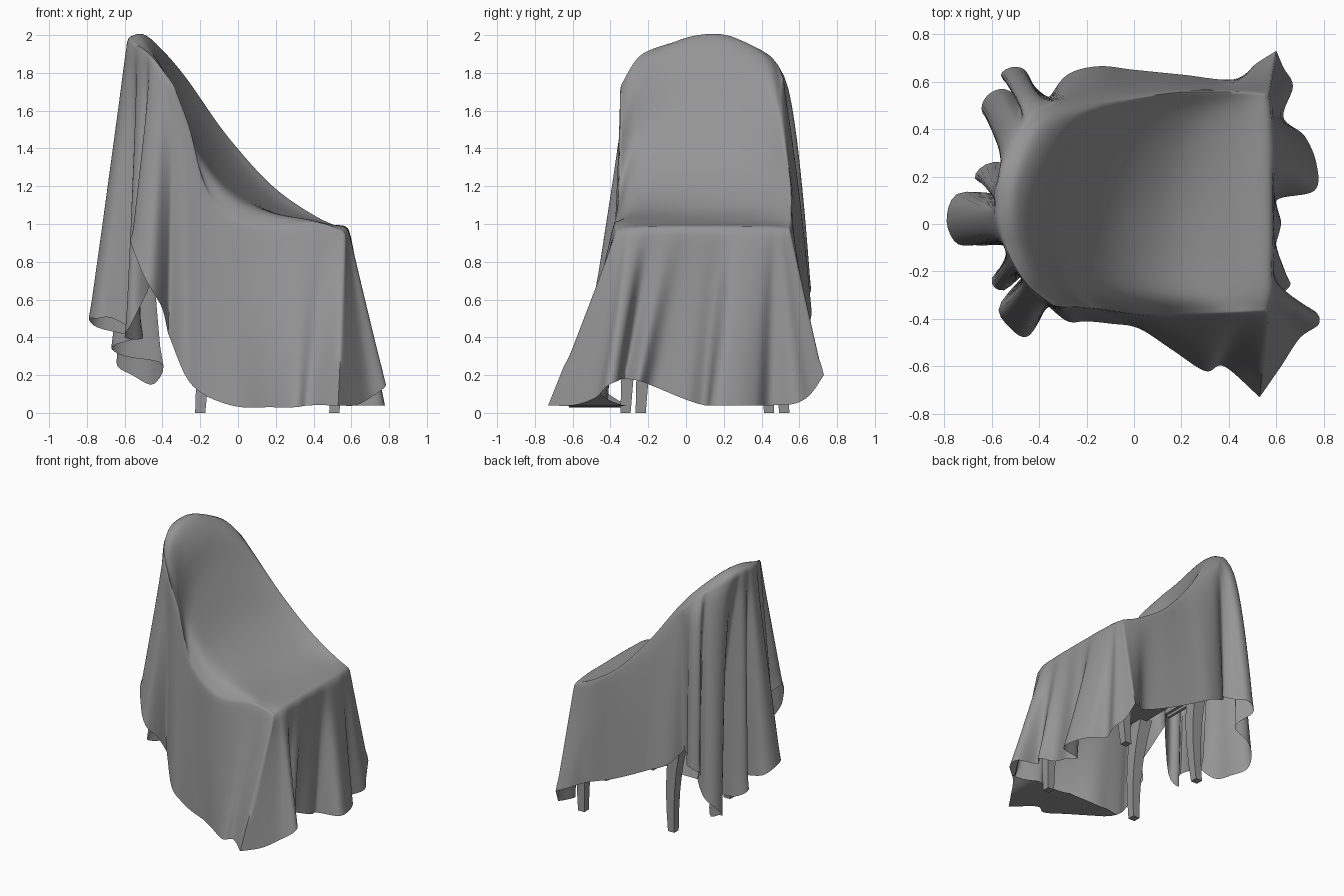
import bpy, bmesh, math
from mathutils import Vector

if "Cube" in bpy.data.objects:
    bpy.data.objects.remove(bpy.data.objects["Cube"])

grey = bpy.data.materials.new("plain grey")
grey.use_nodes = True
grey.diffuse_color = (0.3, 0.3, 0.3, 1)
grey.node_tree.nodes["Principled BSDF"].inputs["Base Color"].default_value = grey.diffuse_color

ACROSS, ALONG, DROP = 104, 60, 18


def finish(name, bm, angle):
    mesh = bpy.data.meshes.new(name)
    bm.to_mesh(mesh)
    bm.free()
    mesh.materials.append(grey)
    obj = bpy.data.objects.new(name, mesh)
    bpy.context.collection.objects.link(obj)
    bpy.ops.object.select_all(action="DESELECT")
    obj.select_set(True)
    bpy.context.view_layer.objects.active = obj
    bpy.ops.object.shade_smooth_by_angle(angle=math.radians(angle))
    return obj


def spline(points, count):
    """Sample a smooth curve through the points."""
    pts = [Vector(p) for p in points]
    pts = [2 * pts[0] - pts[1]] + pts + [2 * pts[-1] - pts[-2]]
    out = []
    for k in range(count + 1):
        f = k / count * (len(pts) - 3)
        i = min(int(f), len(pts) - 4)
        t = f - i
        a, b, c, d = pts[i:i + 4]
        out.append(0.5 * (2 * b + (c - a) * t + (2 * a - 5 * b + 4 * c - d) * t ** 2
                          + (3 * b - a - 3 * c + d) * t ** 3))
    return out


# Upper edges of the sheet: chair back, both sides, seat front
back_left, back_right = (-.34, .52, 1.78), (-.34, -.35, 1.75)
front_left, front_right = (.57, .55, .97), (.57, -.37, .96)
rim_back = spline([back_left, (-.46, .44, 1.9), (-.565, .25, 1.975), (-.59, .1, 1.985),
                   (-.565, -.06, 1.965), (-.47, -.24, 1.905), back_right], ACROSS)
rim_right = spline([back_right, (-.25, -.35, 1.5), (-.14, -.36, 1.13), (.1, -.39, .98),
                    (.4, -.38, 1.01), front_right], ALONG)
rim_front = spline([front_right, (.585, -.25, .985), (.59, .1, .99), (.585, .42, .985), front_left], ACROSS)
rim_left = spline([front_left, (.42, .56, 1.04), (.2, .56, 1.19), (-.02, .53, 1.42),
                   (-.2, .51, 1.64), back_left], ALONG)
# Middle line over the chair back and down to the seat front
middle = spline([(-.59, .1, 1.985), (-.5, .1, 2), (-.4, .1, 1.88), (-.29, .1, 1.62),
                 (-.1, .1, 1.3), (.14, .1, 1.09), (.38, .1, 1.01), (.59, .1, .99)], ALONG)

# Hems below each edge, weaving in and out to make the folds
left_join, right_join = (-.36, .53, .7), (-.37, -.34, .42)
corner_left, corner_right = (.6, .73, .2), (.53, -.73, .04)
hem_back = spline([left_join, (-.42, .58, .68), (-.46, .65, .66), (-.52, .66, .64), (-.56, .62, .6),
                   (-.47, .53, .5), (-.55, .57, .4), (-.62, .54, .33), (-.64, .47, .25),
                   (-.56, .4, .2), (-.45, .35, .15), (-.4, .25, .26),
                   (-.6, .26, .3), (-.67, .19, .35), (-.55, .13, .4), (-.74, .13, .45),
                   (-.79, .02, .5), (-.75, -.08, .5), (-.66, -.09, .5), (-.5, -.1, .4),
                   (-.6, -.23, .4), (-.55, -.28, .5), (-.45, -.2, .75), (-.57, -.35, .92),
                   (-.51, -.45, .75), (-.45, -.475, .64), (-.4, -.41, .55), right_join], ACROSS)
hem_right = spline([right_join, (-.28, -.41, .2), (-.2, -.41, .11), (-.1, -.42, .06), (.02, -.44, .03),
                    (.16, -.53, .03), (.3, -.62, .03), (.38, -.6, .04), corner_right], ALONG)
hem_front = spline([corner_right, (.62, -.6, .04), (.7, -.48, .08), (.78, -.42, .14), (.75, -.36, .17),
                    (.6, -.33, .18), (.66, -.25, .17), (.58, -.17, .14), (.62, 0, .07), (.6, .1, .04),
                    (.76, .14, .04), (.77, .25, .04), (.72, .37, .04), (.63, .45, .04),
                    (.67, .58, .05), (.63, .66, .1), corner_left], ACROSS)
hem_left = spline([corner_left, (.52, .68, .23), (.42, .61, .27), (.2, .63, .36), (0, .65, .46),
                   (-.15, .665, .54), (-.28, .63, .6), left_join], ALONG)


def add_grid(bm, rows):
    verts = [[bm.verts.new(p) for p in row] for row in rows]
    for upper, lower in zip(verts, verts[1:]):
        for i in range(len(upper) - 1):
            bm.faces.new((upper[i], lower[i], lower[i + 1], upper[i + 1]))


def top_rows():
    """Blend the four upper edges and the middle line into one surface."""
    front, left = rim_front[::-1], rim_left[::-1]
    rows = []
    for j in range(ALONG + 1):
        t = j / ALONG
        row = []
        for i in range(ACROSS + 1):
            s = i / ACROSS
            p = rim_back[i].lerp(front[i], t) + left[j].lerp(rim_right[j], s)
            p -= rim_back[0].lerp(rim_back[-1], s).lerp(front[0].lerp(front[-1], s), t)
            row.append(p)
        pull = middle[j] - row[ACROSS // 2]
        rows.append([p + pull * math.sin(math.pi * i / ACROSS) for i, p in enumerate(row)])
    return rows


def skirt_rows(rim, hem):
    rows = []
    for k in range(DROP + 1):
        v = k / DROP
        row = []
        for a, b in zip(rim, hem):
            # The sheet hangs fullest at the back left
            fullness = max(0, a.y) * (0.57 - a.x)
            p = a.lerp(b, v ** (1.03 - 1.15 * fullness))
            p.z = a.z + (b.z - a.z) * v
            row.append(p)
        rows.append(row)
    return rows


def floor_rows(hem):
    """Cloth lying on the floor, folded under the right side."""
    under = [p + Vector((0, max(0, -0.3 - p.y) * min(1, max(0, 0.1 - p.z) * 15), 0)) for p in hem]
    return [hem, under]


# Draped sheet
bm = bmesh.new()
add_grid(bm, top_rows())
for rim, hem in ((rim_back, hem_back), (rim_right, hem_right),
                 (rim_front, hem_front), (rim_left, hem_left)):
    add_grid(bm, skirt_rows(rim, hem))
for hem in (hem_right, hem_front):
    add_grid(bm, floor_rows(hem))
bmesh.ops.remove_doubles(bm, verts=bm.verts, dist=0.0005)
bmesh.ops.recalc_face_normals(bm, faces=bm.faces)
inner = [v for v in bm.verts if not v.is_boundary and v.co.z > 0.25]
for _ in range(3):
    bmesh.ops.smooth_vert(bm, verts=inner, factor=0.5,
                          use_axis_x=True, use_axis_y=True, use_axis_z=True)
finish("draped_sheet", bm, 60)


def tapered_leg(name, foot, top):
    """Square leg widening upwards, with a slight bend."""
    foot, top = Vector(foot), Vector(top)
    bm = bmesh.new()
    rings = []
    for k in range(6):
        t = k / 5
        c = foot.lerp(top, t) + Vector((0.03 * math.sin(math.pi * t), 0, 0))
        r = 0.027 + 0.023 * t
        rings.append([bm.verts.new(c + Vector((x * r, y * r, 0)))
                      for x, y in ((-1, -1), (1, -1), (1, 1), (-1, 1))])
    for a, b in zip(rings, rings[1:]):
        for i in range(4):
            j = (i + 1) % 4
            bm.faces.new((a[i], a[j], b[j], b[i]))
    bm.faces.new(rings[0][::-1])
    bm.faces.new(rings[-1])
    finish(name, bm, 30)


def block(name, centre, size):
    bm = bmesh.new()
    bmesh.ops.create_cube(bm, size=1)
    for v in bm.verts:
        v.co = Vector(centre) + Vector([a * b for a, b in zip(v.co, size)])
    bmesh.ops.bevel(bm, geom=bm.edges[:], offset=0.02, segments=2, affect="EDGES")
    finish(name, bm, 30)


# Chair under the sheet
for side, y, spread in (("left", .44, .08), ("right", -.24, -.08)):
    tapered_leg("back_leg_" + side, (-.2, y, 0), (-.24, y - spread / 2, .78))
    tapered_leg("front_leg_" + side, (.51, y + spread, 0), (.46, y + spread / 2, .78))
block("seat", (.13, .1, .83), (.78, .76, .14))
block("chair_back", (-.43, .09, 1.25), (.06, .5, .8))
